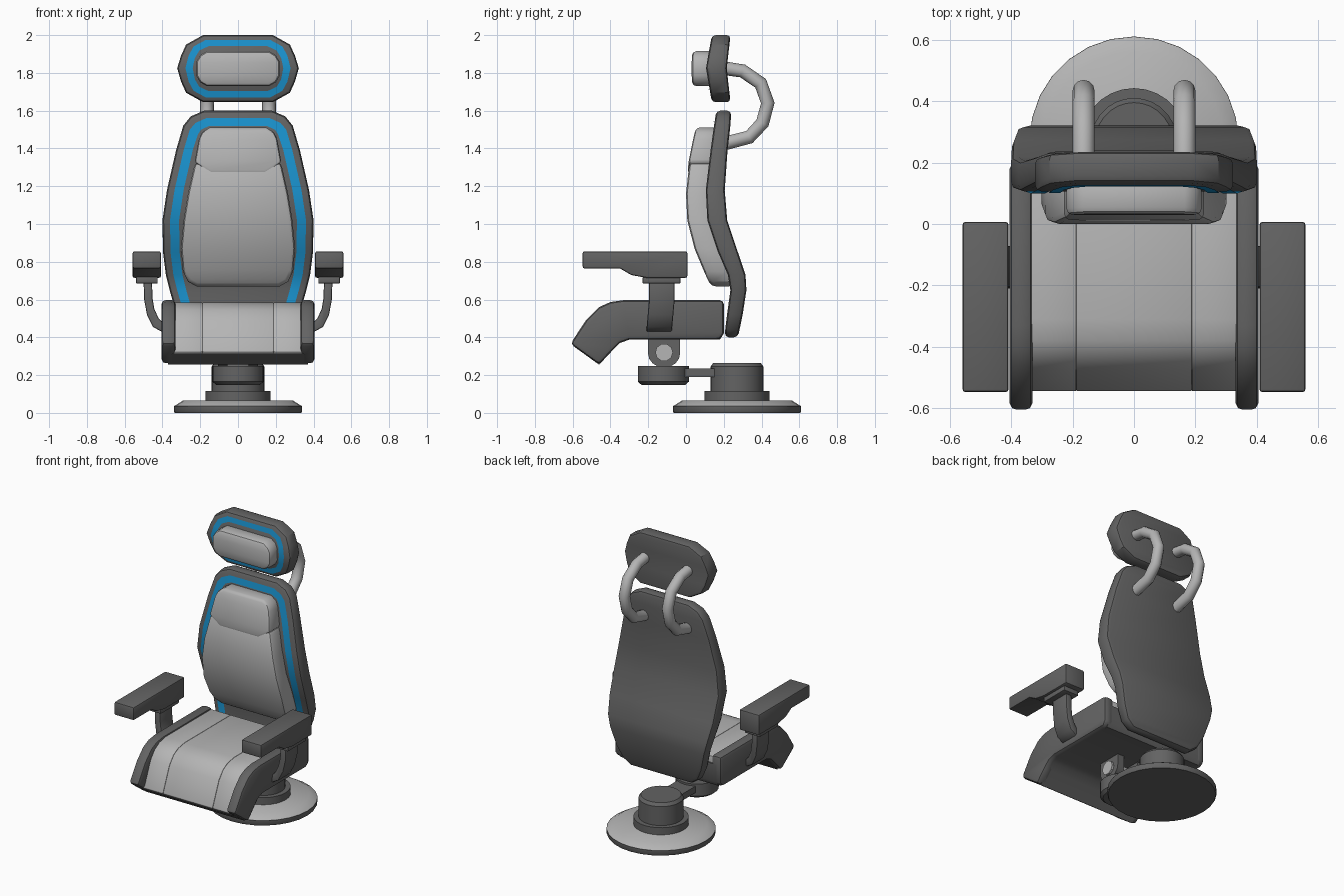
import bpy, bmesh, math
from mathutils import Vector

if "Cube" in bpy.data.objects:
    bpy.data.objects.remove(bpy.data.objects["Cube"])


def material(name, rgb):
    m = bpy.data.materials.new(name)
    m.diffuse_color = (*rgb, 1)
    m.use_nodes = True
    m.node_tree.nodes["Principled BSDF"].inputs["Base Color"].default_value = m.diffuse_color
    return m


DARK = material("dark grey", (0.125, 0.125, 0.125))
LIGHT = material("light grey", (0.46, 0.46, 0.46))
BLUE = material("blue", (0.01, 0.29, 0.62))


def finish(name, bm, mat, bevel=0):
    bmesh.ops.recalc_face_normals(bm, faces=bm.faces)
    if bevel:
        sharp = [e for e in bm.edges if len(e.link_faces) == 2 and e.calc_face_angle() > 0.75]
        bmesh.ops.bevel(bm, geom=sharp, offset=bevel, segments=2, profile=0.5,
                        affect='EDGES', clamp_overlap=True)
    me = bpy.data.meshes.new(name)
    bm.to_mesh(me)
    bm.free()
    me.materials.append(mat)
    me.shade_smooth()
    me.set_sharp_from_angle(angle=0.6)
    ob = bpy.data.objects.new(name, me)
    bpy.context.collection.objects.link(ob)
    return ob


def skin(name, rings, mat, bevel=0):
    """Join a series of equal vertex rings and cap both ends."""
    bm = bmesh.new()
    vs = [[bm.verts.new(p) for p in r] for r in rings]
    n = len(vs[0])
    for a, b in zip(vs, vs[1:]):
        for i in range(n):
            j = (i + 1) % n
            bm.faces.new((a[i], a[j], b[j], b[i]))
    bm.faces.new(vs[0])
    bm.faces.new(vs[-1])
    return finish(name, bm, mat, bevel)


def slab(name, rows, mat, bevel):
    """Rows of (z, half width, front y, back y)."""
    return skin(name, [[(-w, f, z), (w, f, z), (w, b, z), (-w, b, z)] for z, w, f, b in rows], mat, bevel)


def prism_x(name, pts, x0, x1, mat, bevel=0):
    return skin(name, [[(x, y, z) for y, z in pts] for x in (x0, x1)], mat, bevel)


def prism_y(name, pts, y0, y1, mat, bevel=0):
    return skin(name, [[(x, y, z) for x, z in pts] for y in (y0, y1)], mat, bevel)


def box(name, x0, x1, y0, y1, z0, z1, mat, bevel=0):
    return prism_x(name, [(y0, z0), (y1, z0), (y1, z1), (y0, z1)], x0, x1, mat, bevel)


def turned(name, cy, rows, mat, n=28):
    ang = [2 * math.pi * i / n for i in range(n)]
    return skin(name, [[(r * math.cos(a), cy + r * math.sin(a), z) for a in ang] for r, z in rows], mat)


def front_y(rows, z):
    for a, b in zip(rows, rows[1:]):
        if z <= b[0]:
            return a[2] + (b[2] - a[2]) * (z - a[0]) / (b[0] - a[0])
    return rows[-1][2]


def stripe(name, outer, inner, rows, closed):
    """Thin band lying on the front of a slab; points are (x, z)."""
    bm = bmesh.new()
    o, i = [[bm.verts.new((x, front_y(rows, z) - 0.005, z)) for x, z in p] for p in (outer, inner)]
    for k in range(len(o) if closed else len(o) - 1):
        j = (k + 1) % len(o)
        bm.faces.new((o[k], o[j], i[j], i[k]))
    ob = finish(name, bm, BLUE)
    if ob.data.polygons[0].normal.y > 0:
        ob.data.flip_normals()


def mirrored(pts):
    return pts + [(-x, z) for x, z in reversed(pts)]


# round base and pedestal
turned("base_rim", 0.27, [(0.335, 0), (0.34, 0.01), (0.34, 0.036)], DARK)
turned("base_top", 0.27, [(0.338, 0.036), (0.29, 0.066)], LIGHT)
turned("base_collar", 0.27, [(0.172, 0.064), (0.172, 0.115)], DARK)
turned("pedestal", 0.27, [(0.14, 0.115), (0.14, 0.245), (0.125, 0.265)], DARK)

# link arm, swivel and seat hinge
box("link_arm", -0.07, 0.07, -0.02, 0.16, 0.19, 0.235, DARK)
turned("swivel", -0.12, [(0.115, 0.148), (0.135, 0.165), (0.135, 0.248)], DARK)
lug = [(-0.116 + 0.085 * math.cos(a), 0.315 + 0.075 * math.sin(a))
       for a in [math.pi + math.pi * i / 8 for i in range(9)]] + [(-0.031, 0.4), (-0.201, 0.4)]
bolt = [(-0.116 + 0.047 * math.cos(a), 0.32 + 0.047 * math.sin(a))
        for a in [2 * math.pi * i / 10 for i in range(10)]]
for s, side in ((1, "right"), (-1, "left")):
    prism_x("hinge_lug_" + side, lug, s * 0.055, s * 0.105, DARK)
prism_x("hinge_bolt", bolt, -0.12, 0.12, LIGHT)

# seat: tray, side rails and cushion panels
under = [(-0.46, 0.255), (-0.39, 0.33), (-0.35, 0.37), (-0.3, 0.388), (0.18, 0.388), (0.2, 0.42)]
rail = under + [(0.2, 0.597), (-0.33, 0.597), (-0.4, 0.587), (-0.46, 0.56), (-0.53, 0.49), (-0.612, 0.365)]
tray = under + [(0.2, 0.54), (-0.33, 0.54), (-0.42, 0.49), (-0.535, 0.31)]
pad = [(-0.52, 0.3), (-0.4, 0.42), (-0.3, 0.5), (0.19, 0.5), (0.19, 0.584), (-0.31, 0.584),
       (-0.38, 0.572), (-0.43, 0.545), (-0.475, 0.49), (-0.545, 0.325)]
prism_x("seat_tray", tray, -0.37, 0.37, DARK)
for s, side in ((1, "right"), (-1, "left")):
    prism_x("seat_rail_" + side, rail, s * 0.33, s * 0.405, DARK, 0.022)
    prism_x("seat_pad_" + side, pad, s * 0.188, s * 0.34, LIGHT, 0.004)
prism_x("seat_pad_middle", pad, -0.188, 0.188, LIGHT, 0.004)

# back shell
shell = [(0.40, 0.23, 0.205, 0.275), (0.44, 0.285, 0.207, 0.283), (0.52, 0.325, 0.218, 0.30),
         (0.65, 0.362, 0.235, 0.32), (0.73, 0.382, 0.222, 0.315), (0.85, 0.397, 0.17, 0.275),
         (1.02, 0.4, 0.113, 0.218), (1.18, 0.376, 0.105, 0.205), (1.39, 0.328, 0.13, 0.22),
         (1.52, 0.29, 0.148, 0.235), (1.57, 0.25, 0.156, 0.238), (1.6, 0.18, 0.16, 0.24)]
slab("back_shell", shell, DARK, 0.022)
outer = [(r[1] - 0.04, r[0]) for r in shell[2:9]] + [(0.255, 1.5), (0.225, 1.535), (0.165, 1.562)]
inner = [(r[1] - 0.088, r[0]) for r in shell[2:9]] + [(0.212, 1.475), (0.195, 1.5), (0.15, 1.52)]
stripe("back_stripe", mirrored(outer), mirrored(inner), shell, False)

# back cushions
slab("back_cushion", [(0.67, 0.22, 0.135, 0.25), (0.695, 0.265, 0.12, 0.25), (0.75, 0.292, 0.095, 0.24),
                      (0.87, 0.302, 0.045, 0.18), (1.02, 0.288, 0.007, 0.14), (1.16, 0.265, 0.0, 0.13),
                      (1.325, 0.228, 0.018, 0.14)], LIGHT, 0.022)
slab("shoulder_cushion", [(1.27, 0.145, 0.008, 0.13), (1.325, 0.23, 0.013, 0.14), (1.45, 0.207, 0.038, 0.15),
                          (1.485, 0.19, 0.046, 0.155), (1.51, 0.15, 0.055, 0.16)], LIGHT, 0.016)

# headrest with ring and cushion
head = [(1.645, 0.185, 0.137, 0.236), (1.695, 0.275, 0.128, 0.23), (1.755, 0.302, 0.118, 0.223),
        (1.825, 0.322, 0.106, 0.216), (1.89, 0.302, 0.117, 0.223), (1.95, 0.275, 0.128, 0.23),
        (2.0, 0.185, 0.137, 0.236)]
slab("headrest", head, DARK, 0.02)
ring_o = [(0.17, 1.67), (0.235, 1.705), (0.262, 1.755), (0.278, 1.825), (0.262, 1.89), (0.235, 1.94), (0.17, 1.975)]
ring_i = [(0.155, 1.703), (0.205, 1.727), (0.228, 1.765), (0.24, 1.825), (0.228, 1.88), (0.205, 1.918), (0.155, 1.942)]
stripe("headrest_stripe", mirrored(ring_o), mirrored(ring_i), head, True)
slab("headrest_cushion", [(1.73, 0.165, 0.035, 0.14), (1.75, 0.2, 0.032, 0.14), (1.785, 0.22, 0.03, 0.14),
                          (1.86, 0.22, 0.03, 0.14), (1.893, 0.2, 0.032, 0.14), (1.915, 0.165, 0.035, 0.14)],
     LIGHT, 0.025)

# curved tubes joining headrest and back
path = [Vector((0, y, z)) for y, z in ((0.2, 1.825), (0.3, 1.81), (0.395, 1.745), (0.433, 1.64),
                                       (0.405, 1.535), (0.335, 1.46), (0.2, 1.425))]
for s, side in ((1, "right"), (-1, "left")):
    rings = []
    for k, p in enumerate(path):
        t = (path[min(k + 1, len(path) - 1)] - path[max(k - 1, 0)]).normalized()
        nrm = Vector((0, -t.z, t.y))
        rings.append([p + Vector((s * 0.164, 0, 0)) + 0.036 * (math.cos(a) * nrm + math.sin(a) * Vector((1, 0, 0)))
                      for a in [2 * math.pi * i / 12 for i in range(12)]])
    skin("headrest_tube_" + side, rings, LIGHT)

# armrests
arm = [(-0.547, 0.765), (-0.35, 0.765), (-0.29, 0.73), (-0.21, 0.715), (0.007, 0.715), (0.007, 0.855), (-0.547, 0.855)]
strut = [(0.5, 0.70), (0.497, 0.6), (0.482, 0.52), (0.45, 0.455), (0.395, 0.425),
         (0.395, 0.475), (0.42, 0.5), (0.443, 0.55), (0.453, 0.61), (0.455, 0.70)]
for s, side in ((1, "right"), (-1, "left")):
    prism_x("armrest_" + side, arm, s * 0.408, s * 0.558, DARK, 0.01)
    box("armrest_plate_" + side, s * 0.425, s * 0.54, -0.23, -0.03, 0.685, 0.72, DARK, 0.005)
    ob = prism_y("armrest_strut_" + side, [(s * x, z) for x, z in strut], -0.195, -0.06, DARK, 0.008)
    for v in ob.data.vertices:  # lean the foot forward
        v.co.y -= max(0, 0.6 - v.co.z) * 0.09
